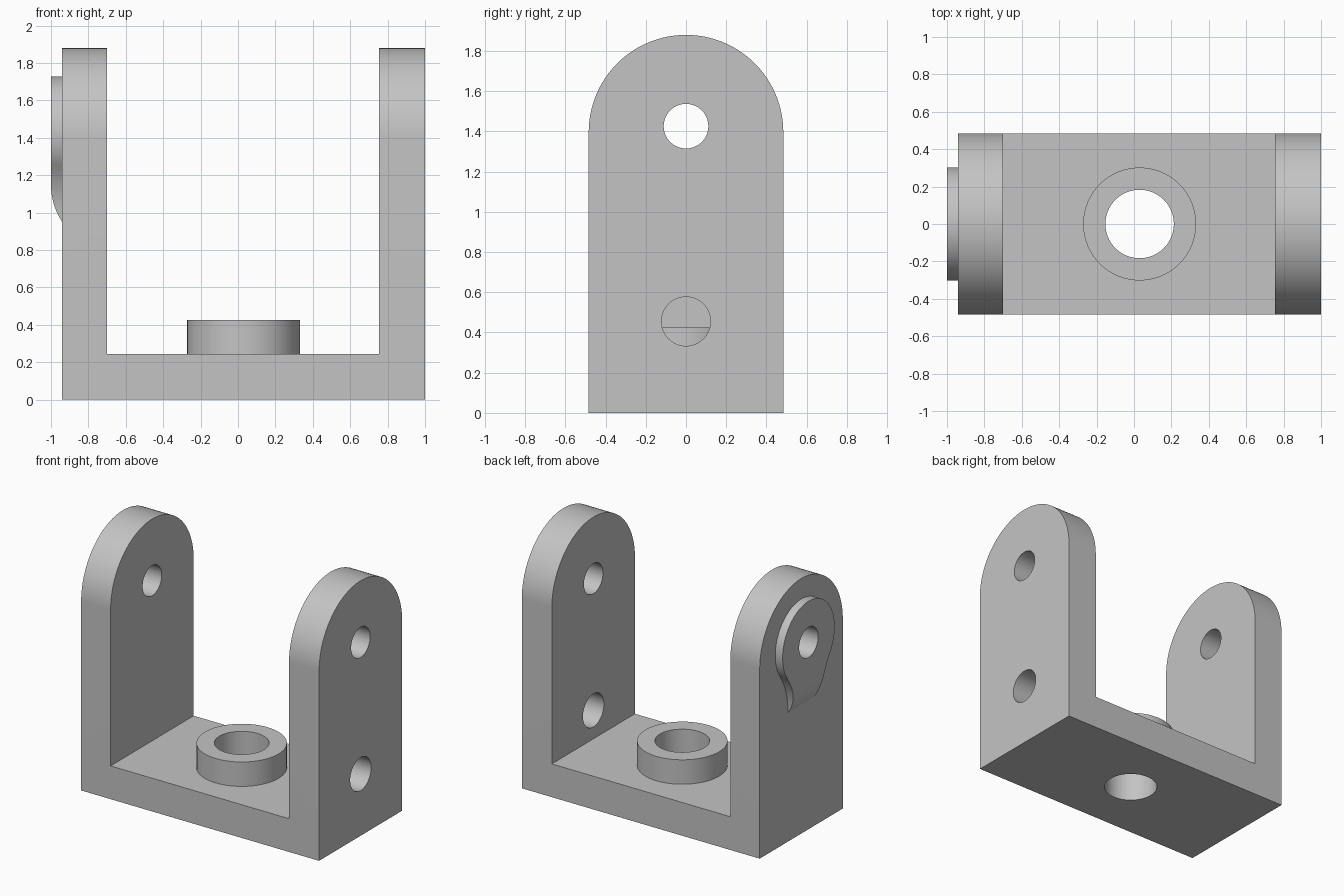
import bpy
from math import sin, cos, pi, radians
from mathutils import Vector

cube = bpy.data.objects.get("Cube")
if cube:
    bpy.data.objects.remove(cube, do_unlink=True)

grey = bpy.data.materials.new("plain grey")
grey.use_nodes = True
colour = (0.55, 0.55, 0.55, 1)
grey.diffuse_color = colour
grey.node_tree.nodes["Principled BSDF"].inputs["Base Color"].default_value = colour


def prism(name, outline, axis, start, end):
    """Extrude a closed 2D outline along x, y or z."""
    def place(p, d):
        u, v = p
        return {"x": (d, u, v), "y": (u, d, v), "z": (u, v, d)}[axis]
    n = len(outline)
    verts = [place(p, d) for d in (start, end) for p in outline]
    faces = [tuple(range(n))[::-1], tuple(range(n, 2 * n))]
    faces += [(i, (i + 1) % n, n + (i + 1) % n, n + i) for i in range(n)]
    if axis == "y":
        faces = [f[::-1] for f in faces]
    mesh = bpy.data.meshes.new(name)
    mesh.from_pydata(verts, [], faces)
    mesh.materials.append(grey)
    obj = bpy.data.objects.new(name, mesh)
    bpy.context.collection.objects.link(obj)
    return obj


def arc(cu, cv, r, a, b, steps):
    angles = [radians(a + (b - a) * i / steps) for i in range(steps + 1)]
    return [(cu + r * cos(t), cv + r * sin(t)) for t in angles]


def cylinder(name, axis, centre, r, start, end):
    return prism(name, arc(*centre, r, 0, 360, 64)[:-1], axis, start, end)


def combine(target, other, operation):
    """Apply a boolean and remove the helper."""
    other.hide_render = True
    mod = target.modifiers.new("boolean", "BOOLEAN")
    mod.operation, mod.object, mod.solver = operation, other, "EXACT"
    bpy.context.view_layer.objects.active = target
    bpy.ops.object.modifier_apply(modifier=mod.name)
    bpy.data.objects.remove(other, do_unlink=True)


half, top, pivot = 0.484, 1.88, 1.426
left_out, left_in, right_in, right_out = -0.94, -0.70, 0.755, 1.0
floor, boss_x = 0.245, 0.03

# U-shaped bracket: arched block with the middle cut away
arch = [(-half, 0), (half, 0)] + arc(0, top - half, half, 0, 180, 64)
bracket = prism("bracket", arch, "x", left_out, right_out)
gap = [(left_in, floor), (right_in, floor), (right_in, 3), (left_in, 3)]
combine(bracket, prism("gap_cutter", gap, "y", -1, 1), "DIFFERENCE")

# Round boss on the floor
boss = cylinder("floor_boss", "z", (boss_x, 0), 0.302, floor - 0.1, 0.425)
combine(bracket, boss, "UNION")

# Holes through the floor, both ears, and one ear's lower part
combine(bracket, cylinder("floor_hole", "z", (boss_x, 0), 0.183, -1, 1), "DIFFERENCE")
combine(bracket, cylinder("pivot_hole", "x", (0, pivot), 0.111, -2, 2), "DIFFERENCE")
combine(bracket, cylinder("lower_hole", "x", (0, 0.455), 0.122, 0.5, 2), "DIFFERENCE")

# Teardrop pad: round head flowing into a narrower tail
head = arc(0, pivot, 0.303, -35, 215, 64)
bend = 0.52
flare = arc((0.303 + bend) * cos(radians(35)),
            pivot - (0.303 + bend) * sin(radians(35)), bend, 180, 145, 12)
tail = [(0.15, 0.9)] + flare
pad_outline = tail[:-1] + head + [(-u, v) for u, v in reversed(tail[:-1])]
pad = prism("teardrop_pad", pad_outline, "x", -1.1, left_out)

# Side profile that rolls the tail down into the wall
roll = 0.363
side = [(left_out + 0.1, 2), (-1, 2)] + arc(-1 + roll, 1.15, roll, 180, 214, 16)
side += [(left_out + 0.1, side[-1][1])]
combine(pad, prism("pad_profile", side, "y", -1, 1), "INTERSECT")
combine(pad, cylinder("pad_hole", "x", (0, pivot), 0.111, -2, 2), "DIFFERENCE")

# Smooth curved walls, keep crisp edges
bpy.ops.object.select_all(action="DESELECT")
for obj in (bracket, pad):
    obj.select_set(True)
    bpy.context.view_layer.objects.active = obj
bpy.ops.object.shade_smooth_by_angle(angle=radians(30))
